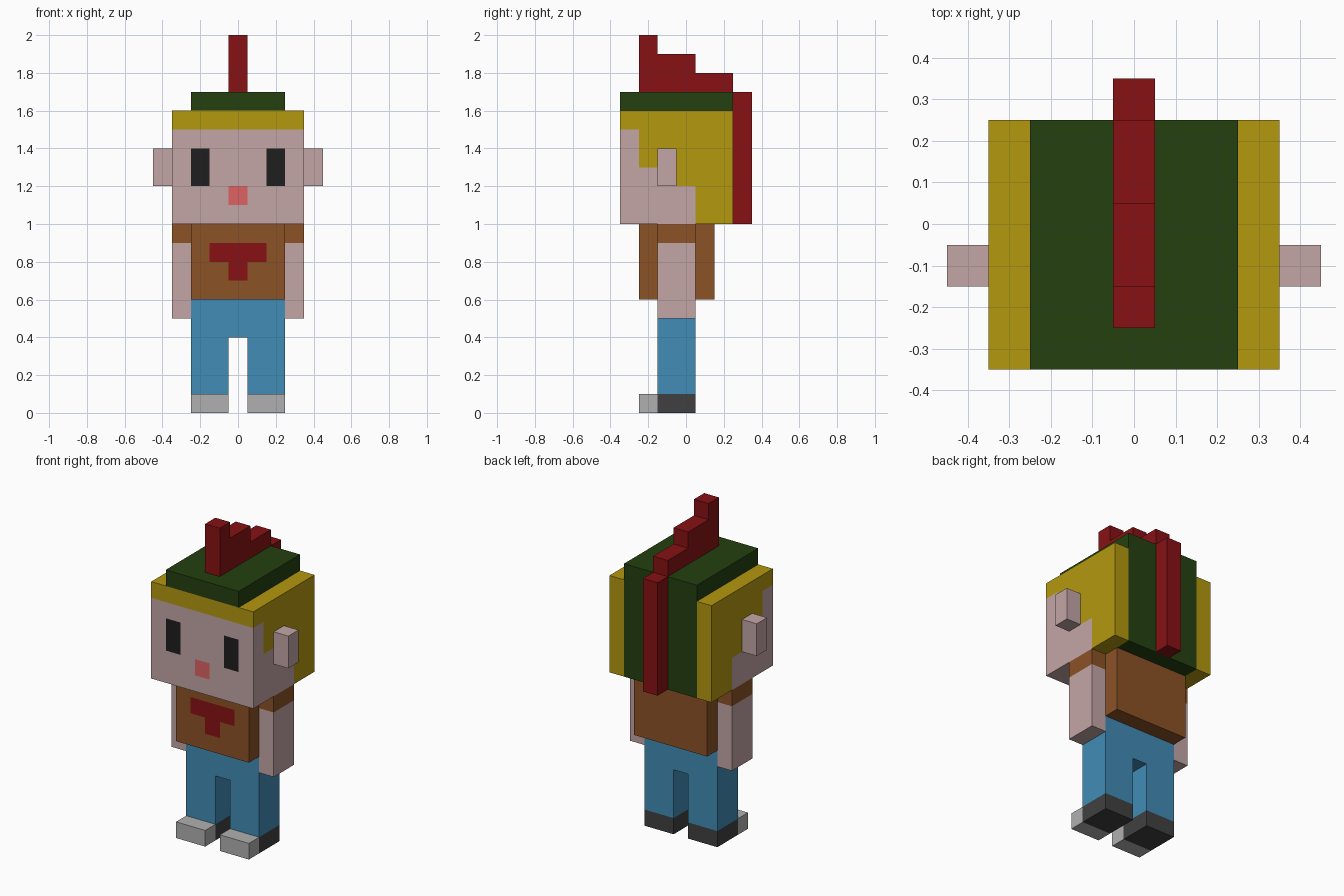
import bpy, bmesh
from math import radians
from mathutils import Vector

if "Cube" in bpy.data.objects:
    bpy.data.objects.remove(bpy.data.objects["Cube"])

U = 0.1          # edge length of one cube
claimed = set()  # cells already owned by an earlier part


def cells(box):
    """Cells of a box (inclusive indices), mirrored across x = 0."""
    x0, x1, y0, y1, z0, z1 = box
    return {(s * x, y, z) for s in (1, -1) for x in range(x0, x1 + 1)
            for y in range(y0, y1 + 1) for z in range(z0, z1 + 1)}


def material(name, rgb):
    m = bpy.data.materials.new(name)
    m.diffuse_color = [((c / 255 + 0.055) / 1.055) ** 2.4 if c > 10 else c / 255 / 12.92
                       for c in rgb] + [1]
    m.use_nodes = True
    m.node_tree.nodes["Principled BSDF"].inputs["Base Color"].default_value = m.diffuse_color
    return m


def part(name, mat, *boxes):
    """Closed blocky solid from boxes, minus cells of earlier parts."""
    own = set().union(*(cells(b) for b in boxes)) - claimed
    claimed.update(own)
    bm, verts = bmesh.new(), {}

    def vert(p):
        key = tuple(round(c * 2) for c in p)
        if key not in verts:
            verts[key] = bm.verts.new(p * U)
        return verts[key]

    for c in own:
        mid = Vector((c[0], c[1], c[2] + 0.5))
        for axis in range(3):
            for s in (1, -1):
                n = list(c)
                n[axis] += s
                if tuple(n) in own:
                    continue
                a, b, d = Vector(), Vector(), Vector()
                d[axis] = s * 0.5
                a[(axis + 1) % 3] = 0.5
                b[(axis + 2) % 3] = 0.5 * s
                bm.faces.new([vert(mid + d + i * a + j * b)
                              for i, j in ((-1, -1), (1, -1), (1, 1), (-1, 1))])
    # merge the flat faces
    bmesh.ops.dissolve_limit(bm, angle_limit=radians(1), verts=bm.verts, edges=bm.edges)
    me = bpy.data.meshes.new(name)
    bm.to_mesh(me)
    bm.free()
    me.materials.append(mat)
    bpy.context.collection.objects.link(bpy.data.objects.new(name, me))


skin = material("skin", (196, 166, 166))
red = material("red", (135, 17, 20))
green = material("green", (36, 64, 16))
yellow = material("yellow", (180, 152, 15))
brown = material("brown", (140, 82, 38))
blue = material("blue", (66, 140, 182))
black = material("black", (30, 30, 30))
pink = material("pink", (222, 98, 98))
light = material("light_grey", (176, 176, 176))
dark = material("dark_grey", (64, 64, 64))

# boxes: x0, x1, y0, y1, z0, z1
# shoes and legs
part("shoe_toes", light, (1, 2, -2, -2, 0, 0))
part("shoe_heels", dark, (1, 2, -1, 0, 0, 0))
part("trousers", blue, (1, 2, -1, 0, 1, 5), (0, 0, -1, 0, 4, 5))

# torso and arms
part("shirt_emblem", red, (0, 1, -2, -2, 8, 8), (0, 0, -2, -2, 7, 7))
part("shirt", brown, (0, 2, -2, 1, 6, 9))
part("sleeves", brown, (3, 3, -1, 0, 9, 9))
part("arms", skin, (3, 3, -1, 0, 5, 8))

# face details
part("eyes", black, (2, 2, -3, -3, 12, 13))
part("nose", pink, (0, 0, -3, -3, 11, 11))
part("ears", skin, (4, 4, -1, -1, 12, 13))

# hair: green cap, yellow sides, stepped crest
part("hair_cap", green, (0, 2, -3, 2, 16, 16), (0, 2, 2, 2, 10, 15))
part("hair_sides", yellow, (0, 3, -3, 2, 15, 15), (3, 3, -2, 2, 13, 14),
     (3, 3, 0, 2, 12, 12), (3, 3, 1, 2, 10, 11))
part("hair_crest", red, (0, 0, -2, -2, 17, 19), (0, 0, -1, 0, 17, 18),
     (0, 0, 1, 2, 17, 17), (0, 0, 3, 3, 10, 16))

# head fills the space left under the hair
part("head", skin, (0, 3, -3, 2, 10, 15))
